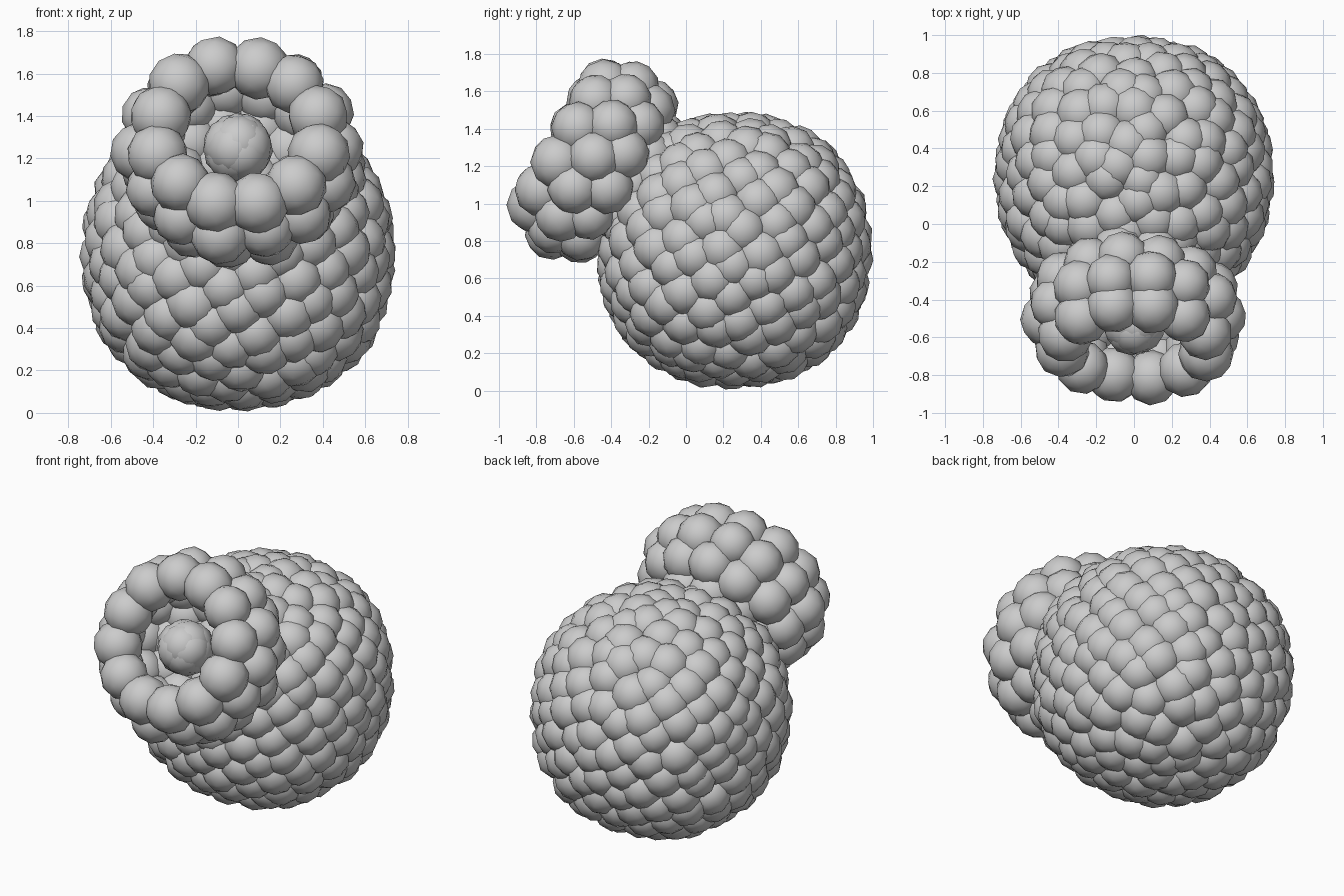
import bpy, bmesh, math, random
from mathutils import Vector, Matrix, Euler

if "Cube" in bpy.data.objects:
    bpy.data.objects.remove(bpy.data.objects["Cube"])

random.seed(4)


def ball_cluster(name, balls, subdiv=2):
    """One object made of many overlapping low-poly balls (centre, radius)."""
    bm = bmesh.new()
    for centre, radius in balls:
        spin = Euler([random.uniform(0, 6.28) for _ in range(3)]).to_matrix().to_4x4()
        bmesh.ops.create_icosphere(bm, subdivisions=subdiv, radius=radius,
                                   matrix=Matrix.Translation(centre) @ spin)
    for f in bm.faces:
        f.smooth = True
    mesh = bpy.data.meshes.new(name)
    bm.to_mesh(mesh)
    bm.free()
    obj = bpy.data.objects.new(name, mesh)
    bpy.context.collection.objects.link(obj)
    return obj


def sphere_points(count):
    """Evenly spread unit directions."""
    for i in range(count):
        z = 1 - (2 * i + 1) / count
        r = math.sqrt(1 - z * z)
        a = i * math.pi * (3 - math.sqrt(5))
        yield Vector((r * math.cos(a), r * math.sin(a), z))


def jitter(s):
    return Vector([random.uniform(-s, s) for _ in range(3)])


# Body: slightly squarish sphere covered in balls
body_centre = Vector((0, 0.255, 0.75))
p = 2.25
body = []
for d in sphere_points(260):
    d = (d + jitter(0.04)).normalized()
    reach = 1 / sum(abs(c) ** p for c in d) ** (1 / p)
    body.append((body_centre + d * reach * 0.61, random.uniform(0.13, 0.14)))
ball_cluster("body", body)

# Head: hollow cup of balls, tilted to face forward and up
head_centre = Vector((0, -0.5, 1.24))
axis = Vector((0, -0.87, 0.49)).normalized()
side = Vector((1, 0, 0))
up = axis.cross(side)
rings = [  # radius, height along axis, ball count, ball size
    (0.385, 0.145, 12, 0.145),
    (0.455, 0.00, 14, 0.14),
    (0.41, -0.14, 13, 0.14),
    (0.29, -0.25, 10, 0.14),
    (0.15, -0.33, 6, 0.14),
    (0.0, -0.36, 1, 0.14),
]
head = []
for k, (rad, height, count, size) in enumerate(rings):
    for i in range(count):
        a = 2 * math.pi * (i + 0.5 * (k % 2)) / count + math.pi / 12
        pos = head_centre + axis * height + (side * math.cos(a) + up * math.sin(a)) * rad
        head.append((pos + jitter(0.012), size * random.uniform(0.97, 1.03)))
ball_cluster("head_cup", head)

# Round knot in the middle of the cup
core_centre = Vector((0, -0.53, 1.25))
ball_cluster("cup_core", [(core_centre + d * 0.035, 0.135) for d in sphere_points(14)])
